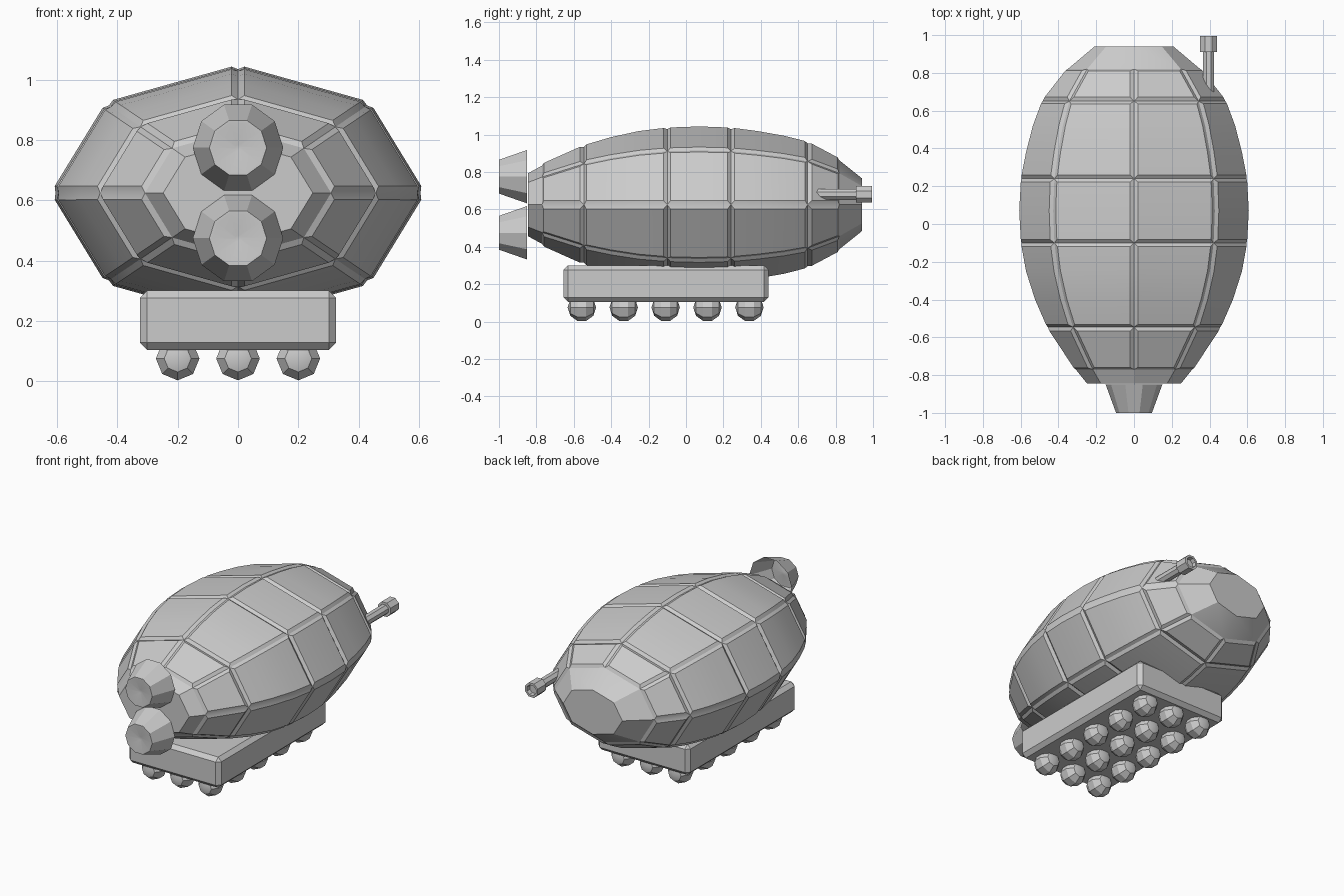
import bpy, bmesh, math
from mathutils import Matrix, Vector

cube = bpy.data.objects.get("Cube")
if cube:
    bpy.data.objects.remove(cube, do_unlink=True)

grey = bpy.data.materials.new("plain_grey")
grey.use_nodes = True
grey.diffuse_color = (0.6, 0.6, 0.6, 1)
grey.node_tree.nodes["Principled BSDF"].inputs["Base Color"].default_value = (0.6, 0.6, 0.6, 1)


def finish(name, bm, angle=30):
    mesh = bpy.data.meshes.new(name)
    bm.to_mesh(mesh)
    bm.free()
    mesh.materials.append(grey)
    obj = bpy.data.objects.new(name, mesh)
    bpy.context.collection.objects.link(obj)
    bpy.ops.object.select_all(action='DESELECT')
    obj.select_set(True)
    bpy.context.view_layer.objects.active = obj
    bpy.ops.object.shade_smooth_by_angle(angle=math.radians(angle))
    return obj


def lathe(name, profile, sides, center, closed_start=False):
    """Loft (y, radius) rings around an axis along y."""
    bm = bmesh.new()
    rings = []
    for y, r in profile:
        ring = []
        for i in range(sides):
            a = 2 * math.pi * (i + 0.5) / sides + math.pi / 2
            ring.append(bm.verts.new(Vector(center) + Vector((r * math.cos(a), y, r * math.sin(a)))))
        rings.append(ring)
    for a, b in zip(rings, rings[1:]):
        for i in range(sides):
            j = (i + 1) % sides
            bm.faces.new((a[i], a[j], b[j], b[i]))
    bm.faces.new(rings[-1])
    if closed_start:
        bm.faces.new(rings[0])
    bmesh.ops.recalc_face_normals(bm, faces=bm.faces)
    return finish(name, bm)


# Hull: octagonal loft with raised armour panels between the seams
MID, WIDE, TALL, RAISE = 0.625, 0.605, 0.41, 0.014
stations = [(-0.845, 0.41), (-0.77, 0.51), (-0.545, 0.755), (-0.4, 0.86), (-0.25, 0.94),
            (-0.1, 0.985), (0.07, 1.0), (0.24, 0.985), (0.38, 0.94), (0.52, 0.88),
            (0.65, 0.8), (0.82, 0.58), (0.94, 0.345)]
seams = [-0.77, -0.545, -0.1, 0.24, 0.65, 0.82]
bm = bmesh.new()
rings = []
for y, s in stations:
    rings.append([bm.verts.new((WIDE * s * math.cos(k * math.pi / 4), y,
                                MID + TALL * s * math.sin(k * math.pi / 4))) for k in range(8)])
panels = {}
for n, (a, b) in enumerate(zip(rings, rings[1:])):
    middle = (stations[n][0] + stations[n + 1][0]) / 2
    row = sum(middle > s for s in seams)
    for k in range(8):
        j = (k + 1) % 8
        face = bm.faces.new((a[k], a[j], b[j], b[k]))
        panels.setdefault((row, k), []).append(face)
bm.faces.new(rings[0])
bm.faces.new(rings[-1])
bmesh.ops.recalc_face_normals(bm, faces=bm.faces)
for (row, k), faces in panels.items():
    if 0 < row < len(seams):
        bmesh.ops.inset_region(bm, faces=faces, thickness=0.018, depth=RAISE,
                               use_even_offset=True, use_boundary=True)
finish("hull", bm, 25)

# Front nozzles: flared shells, open at the back, dished at the tip
for name, z in (("upper_nozzle", 0.775), ("lower_nozzle", 0.475)):
    lathe(name, [(-0.85, 0.15), (-1.0, 0.095), (-1.0, 0.085), (-0.985, 0.01)], 10, (0, 0, z))

# Rear side pipe with a thicker hollow muzzle
lathe("rear_pipe", [(0.6, 0.032), (0.91, 0.032), (0.91, 0.048), (0.995, 0.048),
                    (0.995, 0.034), (0.97, 0.03)], 8, (0.395, 0, 0.68), True)

# Bevelled chassis box
bm = bmesh.new()
bmesh.ops.create_cube(bm, size=1, matrix=Matrix.Translation((0, -0.107, 0.203))
                      @ Matrix.Diagonal((0.65, 1.095, 0.196, 1)))
bmesh.ops.bevel(bm, geom=bm.edges[:], offset=0.024, segments=1, affect='EDGES')
finish("chassis", bm, 20)

# Rolling balls in a grid below the chassis
for row in range(5):
    for col in (-1, 0, 1):
        bm = bmesh.new()
        place = Matrix.Translation((col * 0.2, -0.557 + row * 0.224, 0.076))
        bmesh.ops.create_uvsphere(bm, u_segments=8, v_segments=5, radius=0.076,
                                  matrix=place @ Matrix.Rotation(math.pi / 2, 4, 'X'))
        finish(f"ball_{row + 1}_{col + 2}", bm)
